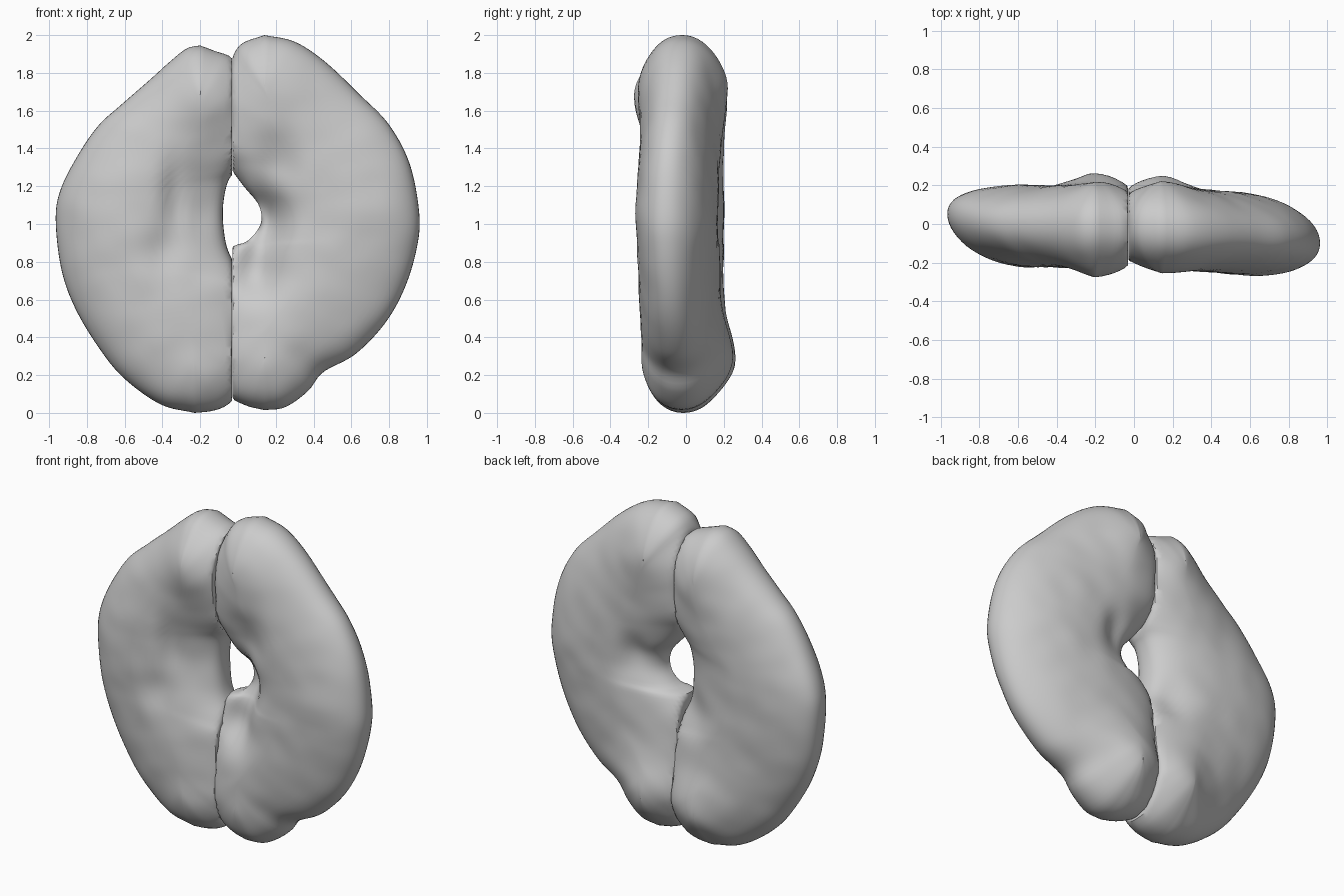
import bpy, bmesh, math
from mathutils import Vector, noise

if "Cube" in bpy.data.objects:
    bpy.data.objects.remove(bpy.data.objects["Cube"])

ROWS, RING = 90, 64


def spline(points, count):
    """Smooth curve through (x, z) points, resampled evenly by length."""
    p = [Vector(q) for q in points]
    p = [2 * p[0] - p[1]] + p + [2 * p[-1] - p[-2]]
    fine = []
    for a, b, c, d in zip(p, p[1:], p[2:], p[3:]):
        for k in range(16):
            t = k / 16
            fine.append(0.5 * (2 * b + (c - a) * t + (2 * a - 5 * b + 4 * c - d) * t * t
                               + (3 * b - a - 3 * c + d) * t ** 3))
    fine.append(p[-2])
    length = [0.0]
    for a, b in zip(fine, fine[1:]):
        length.append(length[-1] + (b - a).length)
    out, j = [], 0
    for i in range(count):
        s = length[-1] * i / (count - 1)
        while j < len(fine) - 2 and length[j + 1] < s:
            j += 1
        f = (s - length[j]) / max(length[j + 1] - length[j], 1e-9)
        out.append(fine[j].lerp(fine[j + 1], min(max(f, 0), 1)))
    return out


# Bulges (+) and dents (-): x, z, width, height, front amount, back amount
RELIEF = [
    (-0.15, 1.66, 0.22, 0.18, 0.05, 0.02),
    (0.15, 1.70, 0.20, 0.18, 0.02, 0.03),
    (-0.15, 0.30, 0.22, 0.20, 0.00, 0.07),
    (0.15, 0.30, 0.22, 0.18, 0.00, 0.06),
    (-0.34, 1.12, 0.06, 0.20, -0.04, 0.0),
    (-0.40, 0.85, 0.08, 0.12, -0.03, 0.0),
    (-0.18, 1.10, 0.15, 0.30, -0.06, 0.0),
    (0.13, 1.02, 0.10, 0.14, -0.24, 0.0),
    (0.09, 0.77, 0.13, 0.15, -0.14, 0.0),
    (0.20, 1.32, 0.12, 0.14, -0.05, 0.0),
    (0.25, 1.10, 0.08, 0.12, 0.0, -0.04),
    (-0.15, 0.82, 0.09, 0.12, 0.0, -0.04),
]


def lobe(name, outer, inner, side):
    """Puffy half: round sections swept from the top to the bottom of the outline."""
    outer, inner = spline(outer, ROWS), spline(inner, ROWS)
    bm = bmesh.new()
    rows = []
    for i, (o, n) in enumerate(zip(outer, inner)):
        mid = (o + n) / 2
        core = Vector((mid.x, 1 + (mid.y - 1) * 0.72))
        fuller = 0.15 * math.sin(math.pi * i / (ROWS - 1))
        row = []
        for k in range(RING):
            a = 2 * math.pi * k / RING
            c, s = math.cos(a), math.sin(a)
            q = core + ((o if c > 0 else n) - core) * abs(c)
            # flat contact wall along the seam
            x = min(q.x, -0.031) if side < 0 else max(q.x, -0.029)
            z = q.y
            # outer rim is round, seam side is fuller
            power = 0.95 if c > 0 else 0.95 - fuller
            puff = abs(s) ** power if abs(s) > 1e-6 else 0
            depth = 0.213
            for rx, rz, w, h, front, back in RELIEF:
                g = math.exp(-((x - rx) / w) ** 2 - ((z - rz) / h) ** 2)
                depth += (back if s > 0 else front) * g if rx * side > 0 else 0
            # the disc is slightly twisted: left rim back, right rim forward
            y = -0.015 - (0.05 * x + 0.04 * x ** 3 if x > 0 else 0.08 * x ** 5)
            y += math.copysign(puff * depth, s) if depth > 0 else -puff * depth
            y += 0.006 * puff * noise.noise(Vector((x * 7, y * 7, z * 7)))
            row.append(bm.verts.new((x, y, z)))
        rows.append(row)
    for r0, r1 in zip(rows, rows[1:]):
        for k in range(RING):
            j = (k + 1) % RING
            bm.faces.new((r0[k], r0[j], r1[j], r1[k]))
    bmesh.ops.remove_doubles(bm, verts=bm.verts, dist=0.0008)
    bmesh.ops.recalc_face_normals(bm, faces=bm.faces)
    mesh = bpy.data.meshes.new(name)
    bm.to_mesh(mesh)
    bm.free()
    ob = bpy.data.objects.new(name, mesh)
    bpy.context.collection.objects.link(ob)
    bpy.ops.object.select_all(action='DESELECT')
    ob.select_set(True)
    bpy.context.view_layer.objects.active = ob
    bpy.ops.object.shade_smooth_by_angle(angle=math.radians(40))
    return ob


# Left half
lobe("left_half",
     [(-.2, 1.945), (-.27, 1.93), (-.36, 1.86), (-.465, 1.765), (-.62, 1.63), (-.74, 1.52),
      (-.85, 1.36), (-.94, 1.18), (-.965, 1.02), (-.935, .76), (-.86, .55), (-.73, .335),
      (-.6, .18), (-.41, .045), (-.23, 0)],
     [(-.2, 1.945), (-.12, 1.915), (-.03, 1.88), (.07, 1.78), (.1, 1.65), (.1, 1.45), (0, 1.3),
      (-.055, 1.22), (-.08, 1.08), (-.07, .93), (-.04, .83), (.03, .72), (.1, .6), (.1, .25),
      (.04, .13), (-.06, .04), (-.14, .01), (-.23, 0)], -1)

# Right half
lobe("right_half",
     [(.14, 2.0), (.3, 1.965), (.46, 1.86), (.645, 1.685), (.8, 1.525), (.91, 1.315),
      (.96, 1.05), (.945, .865), (.88, .655), (.775, .47), (.62, .31), (.45, .215),
      (.37, .115), (.25, .03), (.14, .015)],
     [(.14, 2.0), (.02, 1.955), (-.035, 1.88), (-.13, 1.75), (-.16, 1.65), (-.16, 1.45),
      (-.06, 1.32), (.03, 1.2), (.11, 1.1), (.12, 1.0), (.05, .91), (-.04, .87), (-.13, .72),
      (-.16, .5), (-.16, .25), (-.06, .1), (.04, .04), (.14, .015)], 1)
